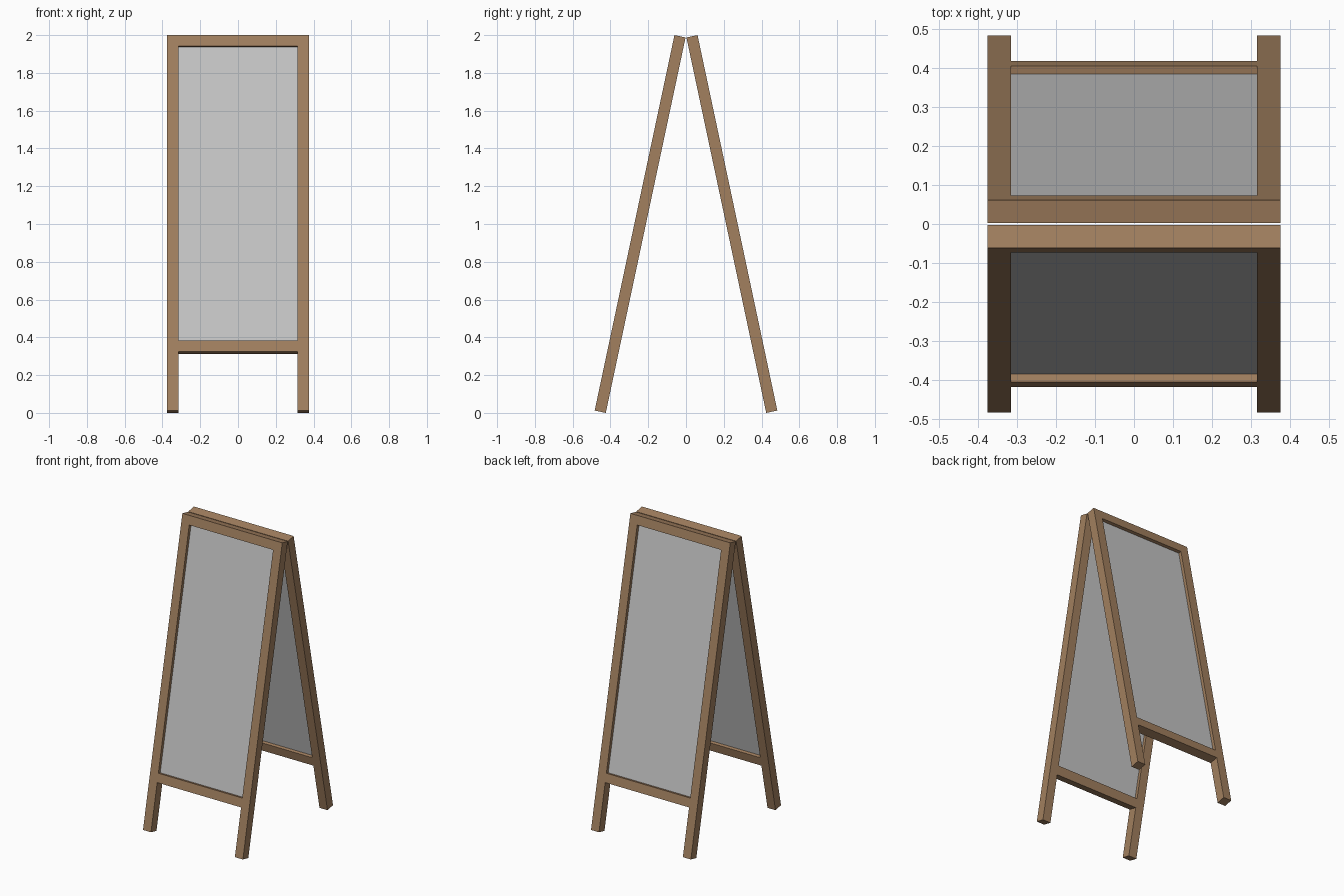
import bpy
import bmesh
import math
from mathutils import Matrix

if "Cube" in bpy.data.objects:
    bpy.data.objects.remove(bpy.data.objects["Cube"])


def material(name, rgb):
    m = bpy.data.materials.new(name)
    m.use_nodes = True
    m.diffuse_color = (*rgb, 1)
    m.node_tree.nodes["Principled BSDF"].inputs["Base Color"].default_value = (*rgb, 1)
    return m


WOOD = material("brown wood", (0.36, 0.214, 0.114))
GREY = material("grey board", (0.56, 0.56, 0.56))

TILT = math.radians(12)
HALF_W = 0.375      # half width of the frame
BAR = 0.06          # timber section
LENGTH = 2.032      # length of a stile
TOP_Y = 0.061       # outer top edge, distance from the centre
RAIL = 1.653        # top of the lower rail, measured down the slope
INNER = HALF_W - BAR


def box(name, lo, hi, mat, matrix):
    """Box from corner lo to corner hi, placed by matrix."""
    bm = bmesh.new()
    bmesh.ops.create_cube(bm, size=1)
    for v in bm.verts:
        v.co = [l + (c + 0.5) * (h - l) for c, l, h in zip(v.co, lo, hi)]
    mesh = bpy.data.meshes.new(name)
    bm.to_mesh(mesh)
    bm.free()
    mesh.materials.append(mat)
    ob = bpy.data.objects.new(name, mesh)
    ob.matrix_world = matrix
    bpy.context.collection.objects.link(ob)
    return ob


# Two identical leaves leaning together; local z runs up the slope,
# local y runs from the outer face inwards, origin on the outer top edge
for side, turn in (("front", 0), ("back", math.pi)):
    place = (Matrix.Rotation(turn, 4, "Z")
             @ Matrix.Translation((0, -TOP_Y, 2))
             @ Matrix.Rotation(-TILT, 4, "X"))

    # Stiles that run down to form the legs (swapped when the leaf is turned)
    for name, x in (("left", INNER), ("right", -HALF_W)):
        if turn:
            name = "right" if name == "left" else "left"
        box(f"{side}_{name}_leg", (x, 0, -LENGTH), (x + BAR, BAR, 0), WOOD, place)

    # Rails between the stiles
    for name, top in (("top", 0), ("bottom", -RAIL)):
        box(f"{side}_{name}_rail", (-INNER, 0, top - BAR), (INNER, BAR, top), WOOD, place)

    # Recessed board
    box(f"{side}_board", (-INNER, 0.021, -RAIL), (INNER, 0.039, -BAR), GREY, place)
